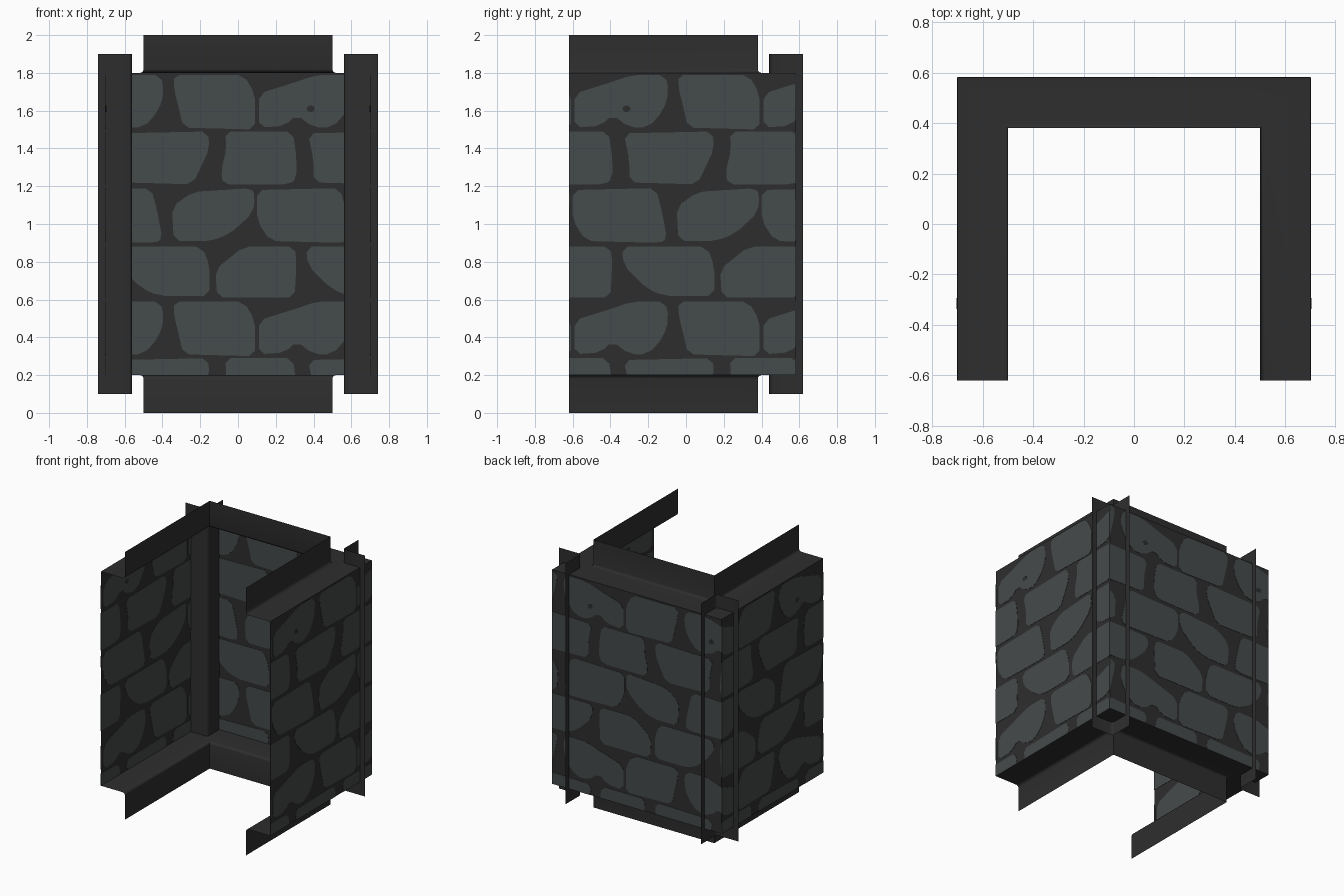
import bpy, bmesh, math
from mathutils import Vector

if "Cube" in bpy.data.objects:
    bpy.data.objects.remove(bpy.data.objects["Cube"])


def material(name, rgb):
    m = bpy.data.materials.new(name)
    m.diffuse_color = (*rgb, 1)
    m.use_nodes = True
    m.node_tree.nodes["Principled BSDF"].inputs["Base Color"].default_value = m.diffuse_color
    return m


DARK = material("dark mortar", (0.027, 0.027, 0.027))
STONE = material("grey stone", (0.060, 0.069, 0.069))


def make(name, bm, mat):
    me = bpy.data.meshes.new(name)
    bm.to_mesh(me)
    bm.free()
    me.materials.append(mat)
    ob = bpy.data.objects.new(name, me)
    bpy.context.collection.objects.link(ob)
    return ob


def loft(name, rings):
    """Open sheet through equally long rows of points."""
    bm = bmesh.new()
    rows = [[bm.verts.new(p) for p in r] for r in rings]
    for a, b in zip(rows, rows[1:]):
        for i in range(len(a) - 1):
            bm.faces.new((a[i], a[i + 1], b[i + 1], b[i]))
    bmesh.ops.recalc_face_normals(bm, faces=bm.faces)
    ob = make(name, bm, DARK)
    ob.data.shade_smooth()
    ob.data.set_sharp_from_angle(angle=math.radians(40))
    return ob


def rounded_angle(a, b, end_a, end_b, r=0.02):
    """L profile with a small rounded corner at (a, b)."""
    arc = [(a + r - r * math.cos(t), b + r - r * math.sin(t))
           for t in (0, math.pi / 6, math.pi / 3, math.pi / 2)]
    return [(a, end_b)] + arc + [(end_a, b)]


# Top and bottom angle trims that follow the U-shaped plan
for name, flip in (("top_trim", False), ("bottom_trim", True)):
    rings = []
    for d, z in rounded_angle(0.5, 1.8, 0.7, 2.0):
        z = 2 - z if flip else z
        rings.append([(-d, -0.62, z), (-d, d - 0.12, z), (d, d - 0.12, z), (d, -0.62, z)])
    loft(name, rings)

# Vertical angle trims at the two back corners
for name, s in (("left_corner_trim", -1), ("right_corner_trim", 1)):
    prof = rounded_angle(0.56, 0.44, 0.74, 0.62)
    loft(name, [[(s * x, y, z) for x, y in prof] for z in (0.1, 1.9)])

# Stone outlines (u, z); the pattern repeats every 1.0 along u and 1.2 in z
UPPER = [
    [(-.34, 1.79), (.03, 1.79), (.09, 1.69), (.09, 1.50), (-.29, 1.51), (-.31, 1.6), (-.34, 1.72)],
    [(.11, 1.51), (.11, 1.69), (.30, 1.75), (.42, 1.79), (.59, 1.79), (.61, 1.70),
     (.58, 1.60), (.50, 1.51), (.40, 1.51), (.31, 1.58), (.25, 1.52)],
    [(-.63, 1.48), (-.16, 1.49), (-.15, 1.40), (-.24, 1.21), (-.60, 1.22), (-.60, 1.34)],
    [(-.07, 1.49), (.29, 1.49), (.31, 1.35), (.31, 1.24), (.27, 1.21),
     (-.08, 1.21), (-.09, 1.28), (-.06, 1.40)],
]
LOWER = [
    [(-.34, .91), (-.35, 1.09), (-.24, 1.17), (.07, 1.19), (.09, 1.15),
     (.08, 1.06), (-.04, .95), (-.14, .91)],
    [(.10, 1.18), (.54, 1.19), (.57, 1.08), (.60, .92), (.56, .90), (.17, .91), (.10, 1.02)],
    [(-.64, .88), (-.19, .88), (-.15, .78), (-.15, .62), (-.42, .62), (-.51, .66), (-.63, .78)],
    [(-.11, .61), (-.12, .76), (.03, .88), (.30, .88), (.31, .80), (.30, .61)],
]
STONES = UPPER + LOWER + [[(u, z - 1.2) for u, z in s] for s in UPPER]


def soften(pts):
    """Cut every corner slightly, at most 0.03 along each edge."""
    out = []
    for i, p in enumerate(pts):
        p = Vector(p)
        for q in (Vector(pts[i - 1]), Vector(pts[(i + 1) % len(pts)])):
            d = q - p
            out.append(p + d.normalized() * min(0.03, d.length * 0.3))
    return out


def wall(name, lo, hi, shift, place):
    """Thin mortar sheet with very thin stone plates on both sides."""
    loft(name + "_mortar", [[place(u, z, 0) for u in (lo, hi)] for z in (0.2, 1.8)])

    def plates(label, outlines, depth, mat):
        bm = bmesh.new()
        for pts in outlines:
            for k in (-1, 0, 1):
                bm.faces.new([bm.verts.new((u + shift + k, z, 0)) for u, z in pts])
        bmesh.ops.triangulate(bm, faces=bm.faces)
        for co, no in (((lo, 0, 0), (-1, 0, 0)), ((hi, 0, 0), (1, 0, 0)),
                       ((0, 0.2, 0), (0, -1, 0)), ((0, 1.8, 0), (0, 1, 0))):
            bmesh.ops.bisect_plane(bm, geom=bm.verts[:] + bm.edges[:] + bm.faces[:],
                                   plane_co=co, plane_no=no, clear_outer=True)
        ext = bmesh.ops.extrude_face_region(bm, geom=bm.faces[:], use_keep_orig=True)
        top = {g for g in ext["geom"] if isinstance(g, bmesh.types.BMVert)}
        for v in bm.verts:
            v.co = place(v.co.x, v.co.y, depth if v in top else -depth)
        bmesh.ops.recalc_face_normals(bm, faces=bm.faces)
        make(name + label, bm, mat)

    plates("_stones", [soften(s) for s in STONES], 0.002, STONE)
    pit = [(0.385 + 0.022 * math.cos(t * math.pi / 4), 1.61 + 0.018 * math.sin(t * math.pi / 4))
           for t in range(8)]
    plates("_pit", [pit], 0.003, DARK)


# Three walls, open at the front
wall("back_wall", -0.7, 0.7, 0.0, lambda u, z, d: (u, 0.58 + d, z))
wall("left_wall", -0.62, 0.58, 0.3, lambda u, z, d: (-0.7 - d, u, z))
wall("right_wall", -0.62, 0.58, 0.3, lambda u, z, d: (0.7 + d, u, z))
